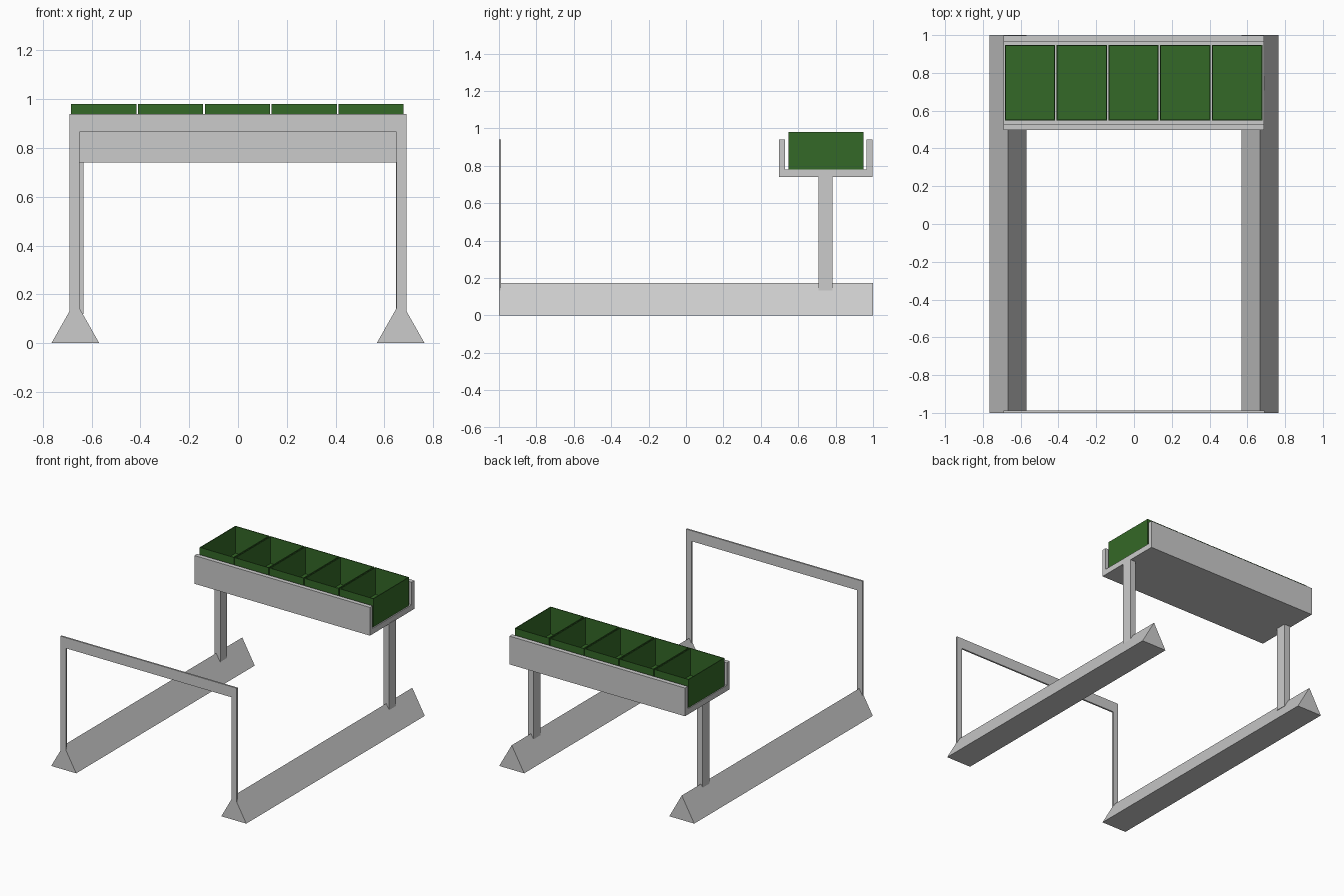
import bpy
import bmesh
from mathutils import Vector

if "Cube" in bpy.data.objects:
    bpy.data.objects.remove(bpy.data.objects["Cube"])


def finish(name, bm):
    bmesh.ops.recalc_face_normals(bm, faces=bm.faces)
    mesh = bpy.data.meshes.new(name)
    bm.to_mesh(mesh)
    bm.free()
    obj = bpy.data.objects.new(name, mesh)
    bpy.context.collection.objects.link(obj)
    return obj


def prism(name, profile, axis, start, end):
    """Extrude a closed profile: (x, z) along y, or (y, z) along x."""
    bm = bmesh.new()
    pts = [(start, a, b) if axis == 'x' else (a, start, b) for a, b in profile]
    face = bm.faces.new([bm.verts.new(p) for p in pts])
    new = bmesh.ops.extrude_face_region(bm, geom=[face])['geom']
    move = Vector((end - start, 0, 0) if axis == 'x' else (0, end - start, 0))
    bmesh.ops.translate(bm, vec=move,
                        verts=[v for v in new if isinstance(v, bmesh.types.BMVert)])
    return finish(name, bm)


def box(bm, lo, hi):
    verts = bmesh.ops.create_cube(bm, size=1)['verts']
    for v in verts:
        v.co = [lo[i] + (v.co[i] + 0.5) * (hi[i] - lo[i]) for i in range(3)]
    return verts


# Triangular ground runners
for side, x in (("left", -0.667), ("right", 0.667)):
    prism(side + "_runner", [(x - 0.098, 0), (x + 0.098, 0), (x, 0.173)], 'y', -1, 1)

# Thin front hoop
prism("front_hoop", [(-0.692, 0.13), (-0.692, 0.94), (0.69, 0.94), (0.69, 0.13),
                     (0.649, 0.13), (0.649, 0.865), (-0.651, 0.865), (-0.651, 0.13)],
      'y', -1, -0.988)

# Rear posts carrying the trough
for side, x0, x1 in (("left", -0.68, -0.634), ("right", 0.647, 0.69)):
    bm = bmesh.new()
    box(bm, (x0, 0.708, 0.12), (x1, 0.784, 0.745))
    finish(side + "_rear_post", bm)

# Open-ended U-shaped trough
prism("trough", [(0.497, 0.74), (0.997, 0.74), (0.997, 0.94), (0.965, 0.94),
                 (0.965, 0.78), (0.528, 0.78), (0.528, 0.94), (0.497, 0.94)],
      'x', -0.69, 0.687)

# Row of open green bins
green = bpy.data.materials.new("bin_green")
green.diffuse_color = (0.034, 0.14, 0.02, 1)
green.use_nodes = True
green.node_tree.nodes["Principled BSDF"].inputs["Base Color"].default_value = green.diffuse_color
for i in range(5):
    x = -0.684 + i * 0.274
    bm = bmesh.new()
    box(bm, (x, 0.548, 0.78), (x + 0.267, 0.948, 0.98))
    bm.normal_update()
    top = max(bm.faces, key=lambda f: f.calc_center_median().z)
    bmesh.ops.inset_region(bm, faces=[top], thickness=0.008)
    # sink the inset lid to form the cavity
    new = bmesh.ops.extrude_face_region(bm, geom=[top])['geom']
    bmesh.ops.translate(bm, vec=(0, 0, -0.19),
                        verts=[v for v in new if isinstance(v, bmesh.types.BMVert)])
    if top.is_valid:
        bmesh.ops.delete(bm, geom=[top], context='FACES_ONLY')
    finish("bin_%d" % (i + 1), bm).data.materials.append(green)
